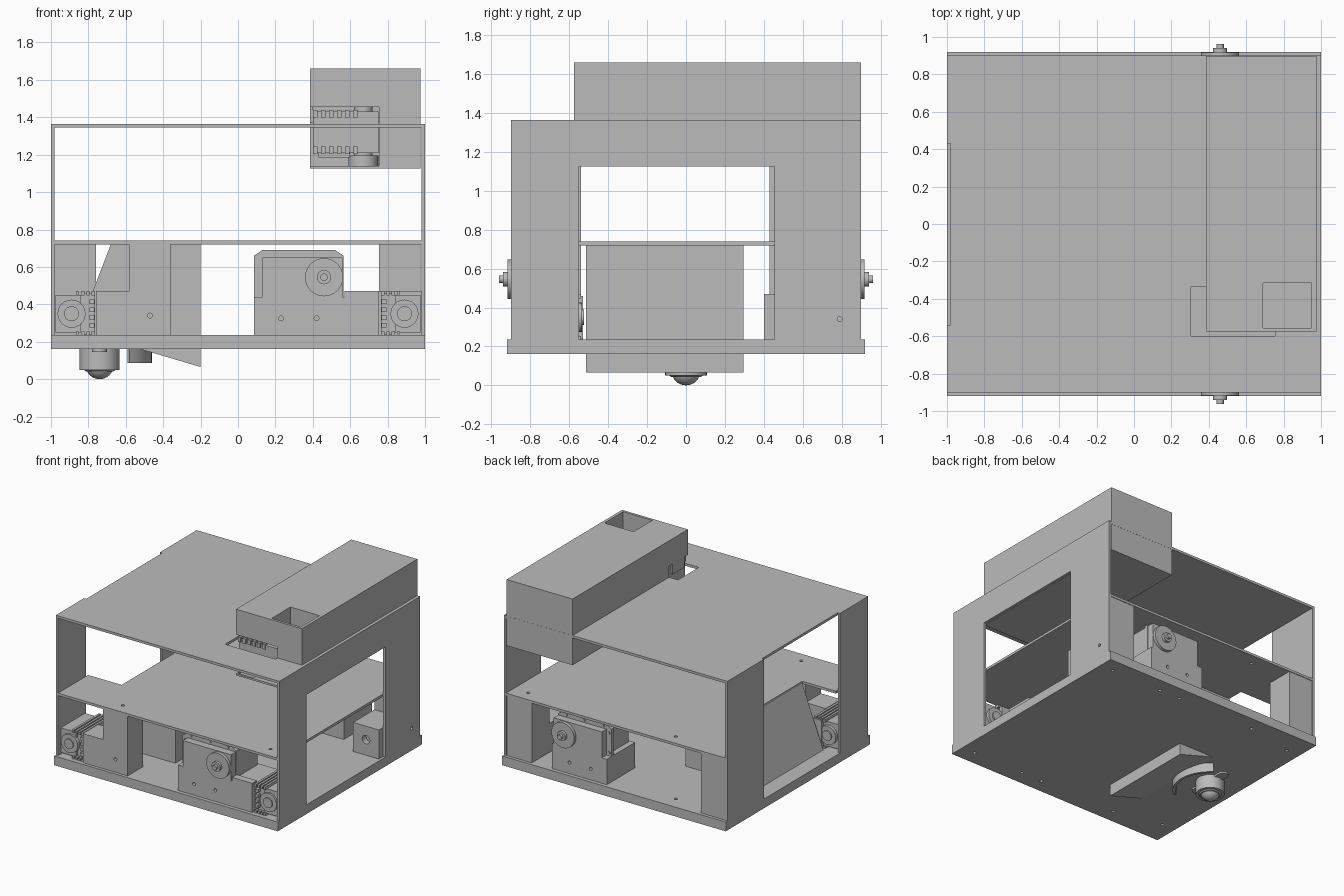
import bpy, bmesh, math
from mathutils import Matrix, Vector

old = bpy.data.objects.get("Cube")
if old:
    bpy.data.objects.remove(old, do_unlink=True)

GREY = (0.5, 0.5, 0.5, 1)
mat = bpy.data.materials.new("plain grey")
mat.use_nodes = True
mat.diffuse_color = GREY
mat.node_tree.nodes["Principled BSDF"].inputs["Base Color"].default_value = GREY


def add_box(bm, x0, x1, y0, y1, z0, z1):
    m = Matrix.Translation(((x0 + x1) / 2, (y0 + y1) / 2, (z0 + z1) / 2))
    bmesh.ops.create_cube(bm, size=1, matrix=m @ Matrix.Diagonal((x1 - x0, y1 - y0, z1 - z0, 1)))


def add_rod(bm, centre, r, length, axis="z", r2=None, sides=24):
    turn = {"x": Matrix.Rotation(math.pi / 2, 4, "Y"), "z": Matrix(),
            "y": Matrix.Rotation(math.pi / 2, 4, "X")}[axis]
    bmesh.ops.create_cone(bm, cap_ends=True, segments=sides, radius1=r, radius2=r2 or r,
                          depth=length, matrix=Matrix.Translation(centre) @ turn)


def add_prism(bm, profile, y0, y1):
    """Extrude an x-z outline along y."""
    face = bm.faces.new([bm.verts.new((x, y0, z)) for x, z in profile])
    out = bmesh.ops.extrude_face_region(bm, geom=[face])["geom"]
    bmesh.ops.translate(bm, vec=(0, y1 - y0, 0), verts=[v for v in out if isinstance(v, bmesh.types.BMVert)])


def finish(name, bm, smooth=False):
    bmesh.ops.recalc_face_normals(bm, faces=bm.faces)
    me = bpy.data.meshes.new(name)
    bm.to_mesh(me)
    bm.free()
    me.materials.append(mat)
    ob = bpy.data.objects.new(name, me)
    bpy.context.collection.objects.link(ob)
    bpy.ops.object.select_all(action="DESELECT")
    ob.select_set(True)
    bpy.context.view_layer.objects.active = ob
    if smooth:
        bpy.ops.object.shade_smooth_by_angle(angle=math.radians(35))
    return ob


def boxes(name, *dims):
    bm = bmesh.new()
    for d in dims:
        add_box(bm, *d)
    return finish(name, bm)


def cut(ob, fill):
    """Cut a shape, filled in by a callback, out of an object."""
    bm = bmesh.new()
    fill(bm)
    tool = finish("cutter", bm)
    mod = ob.modifiers.new("cut", "BOOLEAN")
    mod.operation, mod.solver, mod.object = "DIFFERENCE", "EXACT", tool
    bpy.context.view_layer.objects.active = ob
    bpy.ops.object.modifier_apply(modifier="cut")
    bpy.data.objects.remove(tool, do_unlink=True)


def drill(spots, axis, length, r=0.013):
    def fill(bm):
        for s in spots:
            add_rod(bm, s, r, length, axis, sides=12)
    return fill


# Base plate with screw holes
base = boxes("base_plate", (-1, 1, -0.92, 0.92, 0.16, 0.235))
cut(base, drill([(x, s * y, 0.2) for s in (-1, 1) for x, y in
                 ((0.88, 0.8), (0.42, 0.8), (0.23, 0.8), (-0.47, 0.8), (-0.88, 0.72))], "z", 0.2))

# Side walls: one with a window, the other open between two columns
wall = boxes("left_wall", (0.98, 1, -0.9, 0.9, 0.235, 1.365))
cut(wall, lambda bm: add_box(bm, 0.9, 1.1, -0.55, 0.455, 0.2, 1.125))
cut(wall, drill([(0.99, 0.79, 0.34)], "x", 0.2))
boxes("right_wall_columns", (-1, -0.98, -0.9, -0.54, 0.235, 1.365),
      (-1, -0.98, 0.43, 0.9, 0.235, 1.365))

# Middle shelf, cut out above the ramp
shelf = boxes("middle_shelf", (-0.98, 0.98, -0.9, 0.9, 0.72, 0.74))
cut(shelf, lambda bm: add_box(bm, -1.1, -0.68, -0.515, 0.43, 0.6, 0.8))
cut(shelf, drill([(x, s * 0.8, 0.73) for x in (-0.47, 0.85) for s in (-1, 1)], "z", 0.2))

# Top plate with an opening for the gate servo
top = boxes("top_plate", (-0.98, 0.98, -0.9, 0.9, 1.345, 1.365))
cut(top, lambda bm: add_box(bm, 0.305, 0.755, -0.6, -0.335, 1.2, 1.5))
cut(top, lambda bm: add_box(bm, 0.4, 0.96, -0.57, 0.89, 1.2, 1.5))

# Long feeder box with a pit on top and a servo recess at its corner
feeder = boxes("feeder_box", (0.385, 0.975, -0.575, 0.899, 1.125, 1.66))
cut(feeder, lambda bm: add_box(bm, 0.69, 0.95, -0.555, -0.315, 1.47, 1.8))
cut(feeder, lambda bm: add_box(bm, 0.3, 0.755, -0.7, -0.335, 1.14, 1.455))
cut(feeder, lambda bm: add_box(bm, 0.39, 0.53, -0.56, -0.35, 1.0, 1.2))

# Gate servo lying in the recess
bm = bmesh.new()
add_box(bm, 0.4, 0.75, -0.56, -0.345, 1.21, 1.43)
for i in range(6):
    for z in (1.225, 1.42):
        add_box(bm, 0.4 + i * 0.043, 0.425 + i * 0.043, -0.572, -0.33, z - 0.02, z + 0.02)
add_box(bm, 0.385, 0.4, -0.53, -0.38, 1.37, 1.455)
add_rod(bm, (0.67, -0.455, 1.167), 0.08, 0.055)
add_rod(bm, (0.67, -0.455, 1.2), 0.05, 0.03)
add_rod(bm, (0.67, -0.455, 1.445), 0.05, 0.03)
add_box(bm, 0.43, 0.6, -0.52, -0.4, 1.185, 1.21)
finish("gate_servo", bm, True)

# Ramp body that leans under the shelf and pokes through the base
bm = bmesh.new()
add_prism(bm, [(-0.87, 0.23), (-0.68, 0.72), (-0.2, 0.72), (-0.2, 0.065), (-0.52, 0.16)], -0.515, 0.295)
finish("ramp_body", bm)

# Curved guard around the ball caster
bm = bmesh.new()
ring = []
for r in (0.26, 0.28):
    for i in range(13):
        a = math.radians(-55 + i * 110 / 12) * (1 if r < 0.27 else -1)
        ring.append(bm.verts.new((-0.74 + r * math.cos(a), r * math.sin(a), 0.085)))
face = bm.faces.new(ring)
out = bmesh.ops.extrude_face_region(bm, geom=[face])["geom"]
bmesh.ops.translate(bm, vec=(0, 0, 0.08), verts=[v for v in out if isinstance(v, bmesh.types.BMVert)])
finish("caster_guard", bm, True)

# Ball caster
bm = bmesh.new()
add_rod(bm, (-0.74, 0, 0.105), 0.107, 0.11, sides=40)
add_rod(bm, (-0.74, 0, 0.052), 0.075, 0.02, r2=0.1, sides=40)
add_box(bm, -0.78, -0.7, -0.15, 0.15, 0.145, 0.162)
for s in (-1, 1):
    add_rod(bm, (-0.74, s * 0.15, 0.1535), 0.04, 0.017)
bmesh.ops.create_uvsphere(bm, u_segments=32, v_segments=16, radius=0.075,
                          matrix=Matrix.Translation((-0.74, 0, 0.075)))
finish("ball_caster", bm, True)

# Front block beside the ramp
bm = bmesh.new()
add_prism(bm, [(-0.76, 0.235), (-0.76, 0.47), (-0.58, 0.47), (-0.58, 0.72), (-0.36, 0.72), (-0.36, 0.235)],
          -0.895, -0.7)
cut(finish("front_block", bm), drill([(-0.47, -0.88, 0.34)], "y", 0.1))

# Corner posts at the back, and a small drilled block
for side, x in (("left", 0.865), ("right", -0.87)):
    boxes("back_post_" + side, (x - 0.112, x + 0.11, 0.67, 0.895, 0.235, 0.72))
block = boxes("drilled_block", (0.75, 0.98, 0.4, 0.67, 0.235, 0.47))
cut(block, drill([(0.865, 0.4, 0.36)], "y", 0.1, 0.035))


# Front corner servos, mirrored
def corner_servo(name, s):
    bm = bmesh.new()
    add_box(bm, 0.84, 0.975, -0.87, -0.56, 0.25, 0.45)
    add_box(bm, 0.765, 0.84, -0.85, -0.53, 0.24, 0.46)
    for i in range(4):
        for z in (0.242, 0.458):
            add_box(bm, 0.765 + i * 0.028, 0.783 + i * 0.028, -0.885, -0.54, z - 0.012, z + 0.012)
        add_box(bm, 0.768, 0.795, -0.88, -0.84, 0.275 + i * 0.042, 0.3 + i * 0.042)
    for y in (-0.87, -0.55):
        add_rod(bm, (0.89, y, 0.35), 0.075, 0.03, "y")
        add_rod(bm, (0.89, y, 0.35), 0.04, 0.05, "y")
    if s < 0:
        bmesh.ops.scale(bm, vec=(-1, 1, 1), verts=bm.verts)
    finish(name, bm, True)


corner_servo("corner_servo_left", 1)
corner_servo("corner_servo_right", -1)


# Drive motors on drilled mounts, front and back
def drive(name, s, x_end):
    bm = bmesh.new()
    add_prism(bm, [(0.085, 0.44), (0.085, 0.66), (0.13, 0.69), (0.52, 0.69), (0.565, 0.66), (0.565, 0.44)],
              s * 0.8, s * 0.83)
    add_box(bm, 0.13, 0.56, *sorted((s * 0.55, s * 0.89)), 0.44, 0.65)
    add_rod(bm, (0.46, s * 0.905, 0.545), 0.102, 0.025, "y", sides=32)
    add_rod(bm, (0.46, s * 0.925, 0.545), 0.038, 0.03, "y")
    add_rod(bm, (0.46, s * 0.945, 0.545), 0.02, 0.035, "y")
    for x, z in ((0.16, 0.67), (0.33, 0.67), (0.49, 0.67), (0.108, 0.625), (0.108, 0.465)):
        add_rod(bm, (x, s * 0.832, z), 0.012, 0.012, "y", sides=12)
    finish(name + "_motor", bm, True)
    mount = boxes(name + "_motor_mount", (0.085, x_end, *sorted((s * 0.53, s * 0.89)), 0.235, 0.44))
    cut(mount, drill([(x, s * 0.89, 0.325) for x in (0.23, 0.42)], "y", 0.1))


drive("front", -1, 0.75)
drive("back", 1, 0.575)
boxes("servo_lug", (0.57, 0.75, -0.89, -0.83, 0.44, 0.47))
